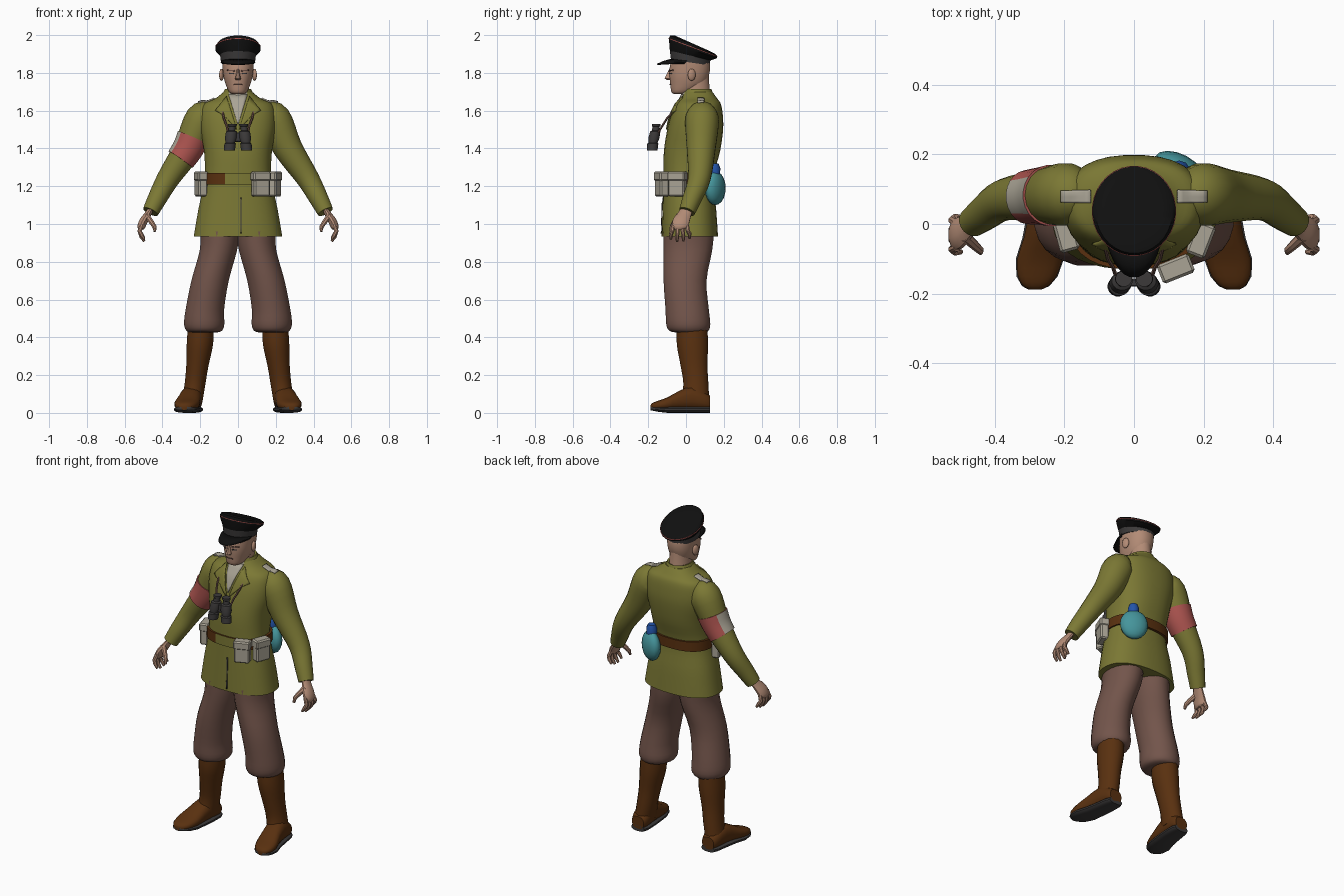
import bpy, bmesh, math
from mathutils import Vector, Matrix
from mathutils.bvhtree import BVHTree

if "Cube" in bpy.data.objects:
    bpy.data.objects.remove(bpy.data.objects["Cube"])


def material(name, *rgb):
    m = bpy.data.materials.new(name)
    m.use_nodes = True
    m.diffuse_color = (*rgb, 1)
    m.node_tree.nodes["Principled BSDF"].inputs["Base Color"].default_value = (*rgb, 1)
    return m


OLIVE = material("olive cloth", .2, .19, .035)
BROWN = material("brown trousers", .17, .09, .07)
LEATHER = material("boot leather", .1, .03, .005)
SKIN = material("skin", .45, .26, .18)
BLACK = material("black cloth", .005, .005, .005)
PALE = material("pale canvas", .4, .37, .3)
RED = material("faded red", .42, .09, .08)
DARK = material("dark grey", .045, .042, .042)
TEAL = material("teal", .06, .3, .33)
BLUE = material("blue", .017, .09, .4)


def finish(name, bm, mats, rule=None, angle=40):
    """Turn a bmesh into an object; rule picks the material of each face."""
    bmesh.ops.recalc_face_normals(bm, faces=bm.faces)
    for f in bm.faces:
        f.smooth = True
        if rule:
            f.material_index = int(rule(f))
    me = bpy.data.meshes.new(name)
    bm.to_mesh(me)
    bm.free()
    me.set_sharp_from_angle(angle=math.radians(angle))
    for m in mats:
        me.materials.append(m)
    ob = bpy.data.objects.new(name, me)
    bpy.context.collection.objects.link(ob)
    return ob


def spline(rows, k=3):
    """Add Catmull-Rom steps between rows of numbers."""
    out = []
    for i in range(len(rows) - 1):
        a, b, c, d = rows[max(i - 1, 0)], rows[i], rows[i + 1], rows[min(i + 2, len(rows) - 1)]
        for j in range(k):
            t = j / k
            out.append(tuple(q + t / 2 * (r - p + t * (2 * p - 5 * q + 4 * r - s + t * (3 * (q - r) + s - p)))
                             for p, q, r, s in zip(a, b, c, d)))
    return out + [rows[-1]]


def circle(n, p=2):
    """Points round a rounded square of exponent p."""
    power = lambda v: math.copysign(abs(v) ** (2 / p), v)
    turns = [2 * math.pi * (i + .5) / n for i in range(n)]
    return [(power(math.cos(t)), power(math.sin(t))) for t in turns]


def loft(name, rings, mats, rule=None, angle=40):
    bm = bmesh.new()
    vs = [[bm.verts.new(p) for p in r] for r in rings]
    for a, b in zip(vs, vs[1:]):
        for i in range(len(a)):
            j = (i + 1) % len(a)
            bm.faces.new((a[i], a[j], b[j], b[i]))
    bm.faces.new(vs[0])
    bm.faces.new(vs[-1])
    return finish(name, bm, mats, rule, angle)


def level(z, rx, front, back, cx=0, tilt=0, n=24, p=2):
    """Horizontal ring; tilt raises the front over the back."""
    return [((cx + rx * c), (front + back) / 2 + (back - front) / 2 * s, z + tilt * (1 - s) / 2)
            for c, s in circle(n, p)]


def tube(name, pts, mat, flat=1, n=12, rule=None, mats=None):
    rings = []
    for i, (x, y, z, r) in enumerate(pts):
        t = Vector(pts[min(i + 1, len(pts) - 1)][:3]) - Vector(pts[max(i - 1, 0)][:3])
        v = t.cross(Vector((0, 1, 0))).normalized()
        u = v.cross(t).normalized()
        rings.append([Vector((x, y, z)) + u * r * c + v * r * flat * s for c, s in circle(n)])
    return loft(name, rings, mats or [mat], rule)


def ball(name, loc, size, mat, turn=0):
    bm = bmesh.new()
    bmesh.ops.create_uvsphere(bm, u_segments=16, v_segments=10, radius=1, matrix=Matrix.Translation(loc)
                              @ Matrix.Rotation(turn, 4, "Z") @ Matrix.Diagonal((*size, 1)))
    return finish(name, bm, [mat])


def box(name, loc, size, mat, turn=0):
    bm = bmesh.new()
    bmesh.ops.create_cube(bm, size=1, matrix=Matrix.Translation(loc)
                          @ Matrix.Rotation(turn, 4, "Z") @ Matrix.Diagonal((*size, 1)))
    bmesh.ops.bevel(bm, geom=bm.edges[:], offset=min(size) * .15, segments=1, affect="EDGES")
    return finish(name, bm, [mat], angle=25)


def plate(name, corners, targets, mat, down=False, thick=.006, n=7):
    """Thin patch laid on the targets, from the front (x, z) or from above (x, y)."""
    a, b, c, d = [Vector(q) for q in corners]
    bm, rows = bmesh.new(), []
    way = Vector((0, 0, -1)) if down else Vector((0, 1, 0))
    for i in range(n):
        rows.append([])
        for j in range(n):
            q = a.lerp(b, i / (n - 1)).lerp(d.lerp(c, i / (n - 1)), j / (n - 1))
            start = Vector((q.x, q.y, 4)) if down else Vector((q.x, -4, q.y))
            hits = [h for h in (t.ray_cast(start, way) for t in targets) if h[0]]
            if not hits:
                raise ValueError(name + " misses its target")
            rows[-1].append(bm.verts.new(min(hits, key=lambda h: h[3])[0] - way * .003))
    for i in range(n - 1):
        for j in range(n - 1):
            bm.faces.new((rows[i][j], rows[i + 1][j], rows[i + 1][j + 1], rows[i][j + 1]))
    mod = finish(name, bm, [mat]).modifiers.new("thickness", "SOLIDIFY")
    mod.thickness, mod.offset = thick, 0


def tree(ob):
    return BVHTree.FromPolygons([v.co for v in ob.data.vertices], [p.vertices for p in ob.data.polygons])


# Jacket body, belt and collar
body = [(.935, .235, -.13, .17), (1.08, .21, -.125, .16), (1.24, .178, -.12, .145), (1.38, .18, -.118, .18),
        (1.5, .2, -.1, .197), (1.58, .2, -.08, .195), (1.635, .18, -.055, .185),
        (1.665, .12, -.03, .165), (1.7, .075, -.015, .14)]
jacket = loft("jacket", [level(*r, n=32, p=2.4) for r in spline(body, 4)], [OLIVE])
chest = [tree(jacket)]
loft("belt", [level(z, .19, -.13, .16, n=32, p=2.4) for z in (1.21, 1.27)], [LEATHER, OLIVE],
     lambda f: f.calc_center_median().y < -.05 and -.07 < f.calc_center_median().x < .1)
loft("collar", [level(1.66, .095, -.035, .155), level(1.715, .07, -.02, .135), level(1.71, .062, -.01, .125)],
     [OLIVE, PALE], lambda f: f.calc_center_median().y < .02 and abs(f.calc_center_median().x) < .05)

# Shirt and front opening
plate("shirt", [(-.05, 1.685), (.05, 1.685), (.002, 1.53), (-.002, 1.53)], chest, PALE)
plate("jacket_opening", [(.012, 1.14), (.018, 1.14), (.018, .95), (.012, .95)], chest, DARK, thick=.004)

# Head and face
skull = [(1.688, .03, -.065, 0), (1.7, .048, -.078, .04), (1.74, .066, -.084, .1), (1.78, .077, -.088, .12),
         (1.82, .082, -.088, .128), (1.86, .084, -.08, .125), (1.89, .08, -.06, .11)]
head = loft("head", [level(*r, p=2.2) for r in spline(skull)], [SKIN])
face = [tree(head)]
loft("neck", [level(1.63, .07, -.02, .14), level(1.72, .058, -.03, .125), level(1.8, .06, -.03, .12)], [SKIN])
loft("nose", [level(1.762, .012, -.1, -.07, n=8), level(1.77, .017, -.116, -.07, n=8),
              level(1.79, .011, -.105, -.07, n=8), level(1.82, .008, -.09, -.07, n=8)], [SKIN])
plate("mouth", [(-.022, 1.74), (.022, 1.74), (.022, 1.736), (-.022, 1.736)], face, BROWN, thick=.004)

# Peaked cap: dark band, black crown, red piping and visor
loft("cap_band", [level(1.84, .09, -.08, .125, tilt=.03, n=32), level(1.868, .095, -.086, .13, tilt=.05, n=32)], [DARK])
crown = [(1.866, .094, -.086, .13, .05), (1.877, .119, -.09, .163, .09), (1.89, .119, -.09, .165, .095),
         (1.9, .11, -.084, .155, .098), (1.918, .08, -.06, .12, .08), (1.938, .03, -.01, .06, .035)]
loft("cap_crown", [level(z, rx, a, b, 0, t, 32) for z, rx, a, b, t in crown], [BLACK])
loft("cap_piping", [level(z, .121, -.092, .167, 0, .095, 32) for z in (1.885, 1.889)], [RED])
visor = bmesh.new()
arcs = []
for rx, ry, z, drop in ((.09, .1, 1.875, .012), (.094, .145, 1.862, .008), (.086, .176, 1.848, 0)):
    turns = [math.radians(a) for a in range(-80, 81, 10)]
    arcs.append([visor.verts.new((rx * math.sin(t), .022 - ry * math.cos(t), z - drop * (1 - math.cos(t)))) for t in turns])
for a, b in zip(arcs, arcs[1:]):
    for i in range(len(a) - 1):
        visor.faces.new((a[i], a[i + 1], b[i + 1], b[i]))
finish("cap_visor", visor, [BLACK]).modifiers.new("thickness", "SOLIDIFY").thickness = .006


def foot_ring(y, cx, rx, low, high):
    return [(cx + rx * c, y, (low + high) / 2 + (high - low) / 2 * s) for c, s in circle(16, 2.5)]


trouser = [(.96, .105, -.12, .15, .095), (.86, .1, -.12, .14, .104), (.7, .1, -.12, .11, .148),
           (.55, .103, -.11, .122, .175), (.47, .108, -.106, .13, .179), (.435, .095, -.09, .12, .179),
           (.425, .07, -.05, .1, .185)]
shaft = [(.45, .07, -.05, .115, .197), (.36, .071, -.05, .118, .202), (.25, .06, -.03, .115, .215),
         (.15, .056, -.015, .12, .228), (.06, .056, -.03, .125, .243)]
foot = [(.128, .24, .04, .09), (.1, .241, .052, .11), (.03, .247, .057, .14), (-.04, .257, .06, .115),
        (-.1, .27, .066, .082), (-.15, .278, .056, .064), (-.178, .282, .036, .052), (-.188, .284, .015, .04)]
arm = [(.14, .085, 1.585, .06), (.19, .085, 1.555, .09), (.265, .08, 1.4, .077), (.37, .07, 1.24, .06),
       (.43, .03, 1.13, .05), (.463, .005, 1.065, .043)]

for s, side in ((1, "left_"), (-1, "right_")):
    flip = lambda rows: [(s * r[0], *r[1:]) for r in rows]
    # Face details and lapels
    ball(side + "ear", (s * .087, .03, 1.79), (.012, .022, .032), SKIN, s * .3)
    plate(side + "brow", flip([(.018, 1.814), (.055, 1.817), (.055, 1.811), (.018, 1.808)]), face, BROWN)
    plate(side + "eye", flip([(.022, 1.8), (.046, 1.8), (.046, 1.793), (.022, 1.793)]), face, DARK, thick=.003)
    plate(side + "lapel", flip([(.06, 1.675), (.12, 1.6), (.075, 1.575), (.006, 1.5)]), chest, OLIVE, thick=.009)
    # Legs and boots
    loft(side + "trouser_leg", [level(*r, n=20) for r in spline([(*r[:4], s * r[4]) for r in trouser])], [BROWN])
    loft(side + "boot_shaft", [level(*r, n=16) for r in spline([(*r[:4], s * r[4]) for r in shaft])], [LEATHER])
    loft(side + "boot_foot", [foot_ring(y, s * x, r, .015, h) for y, x, r, h in spline(foot, 2)], [LEATHER])
    loft(side + "boot_sole", [foot_ring(y, s * x, r + .004, max(0, -y - .12) * .2, .036) for y, x, r, h in foot], [DARK])
    # Sleeve and shoulder board
    sleeve = tube(side + "sleeve", spline(flip(arm), 4), OLIVE, n=18)
    plate(side + "shoulder_board", flip([(.125, .098), (.21, .095), (.21, .062), (.125, .06)]),
          chest + [tree(sleeve)], PALE, down=True, thick=.009)
    # Hand: palm, four curled fingers and thumb
    tube(side + "palm", spline(flip([(.455, .01, 1.09, .03), (.475, -.005, 1.055, .035), (.5, -.025, 1.015, .045),
                                     (.512, -.032, .985, .043), (.513, -.032, .972, .03)])), SKIN, flat=.5)
    for i in range(4):
        y = -.066 + i * .023
        tip = -.08 + i * .033
        drop = (.012, 0, .003, .016)[i]
        tube(side + "finger_%d" % (i + 1), flip([(.508, y, 1, .012), (.521, (y + tip) / 2, .962, .012),
             (.512, tip, .932 + drop, .011), (.496, tip, .908 + drop, .007)]), SKIN, n=8)
    tube(side + "thumb", flip([(.485, -.035, 1.045, .017), (.458, -.06, 1.01, .014), (.442, -.075, .985, .012),
                               (.44, -.082, .96, .007)]), SKIN, n=8)
    # Binocular half with neck strap
    lens = [(1.39, .03, -.208, -.15), (1.425, .031, -.206, -.146), (1.43, .025, -.198, -.15), (1.455, .032, -.2, -.14),
            (1.49, .03, -.19, -.135), (1.495, .019, -.18, -.142), (1.515, .019, -.178, -.14), (1.518, .024, -.18, -.134),
            (1.53, .024, -.18, -.134)]
    loft(side + "binocular_tube", [level(*r, s * (.046 - (r[0] - 1.39) * .12), n=16) for r in lens], [DARK], angle=30)
    tube(side + "binocular_strap", flip([(.085, -.055, 1.61, .006), (.075, -.1, 1.56, .006), (.06, -.125, 1.52, .006),
                                         (.05, -.155, 1.47, .006)]), BROWN, n=6)

box("binocular_bridge", (0, -.168, 1.46), (.05, .022, .05), DARK)

# Armband with a plain pale panel on its outer side
outer = Vector((-.85, 0, .53))
band = spline([(-.238, .082, 1.458, .088), (-.265, .08, 1.4, .083), (-.304, .077, 1.342, .078)], 3)
tube("armband", band, None, n=24, mats=[RED, PALE],
     rule=lambda f: len(f.verts) == 4 and f.normal.normalized().dot(outer) > .8)

# Belt pouches with flaps
for name, x, y, turn in (("front_pouch", .12, -.128, .38), ("side_pouch", .192, -.045, 1.2), ("right_pouch", -.195, -.03, -1.3)):
    box(name, (x, y, 1.205), (.09, .05, .12), PALE, turn)
    box(name + "_flap", (x, y, 1.252), (.098, .058, .05), PALE, turn)

# Canteen
ball("canteen", (.13, .155, 1.19), (.08, .045, .09), TEAL, -.5)
loft("canteen_cap", [level(z, r, .15 - r, .15 + r, .13, n=10) for z, r in ((1.26, .03), (1.295, .032), (1.32, .022))], [BLUE])
